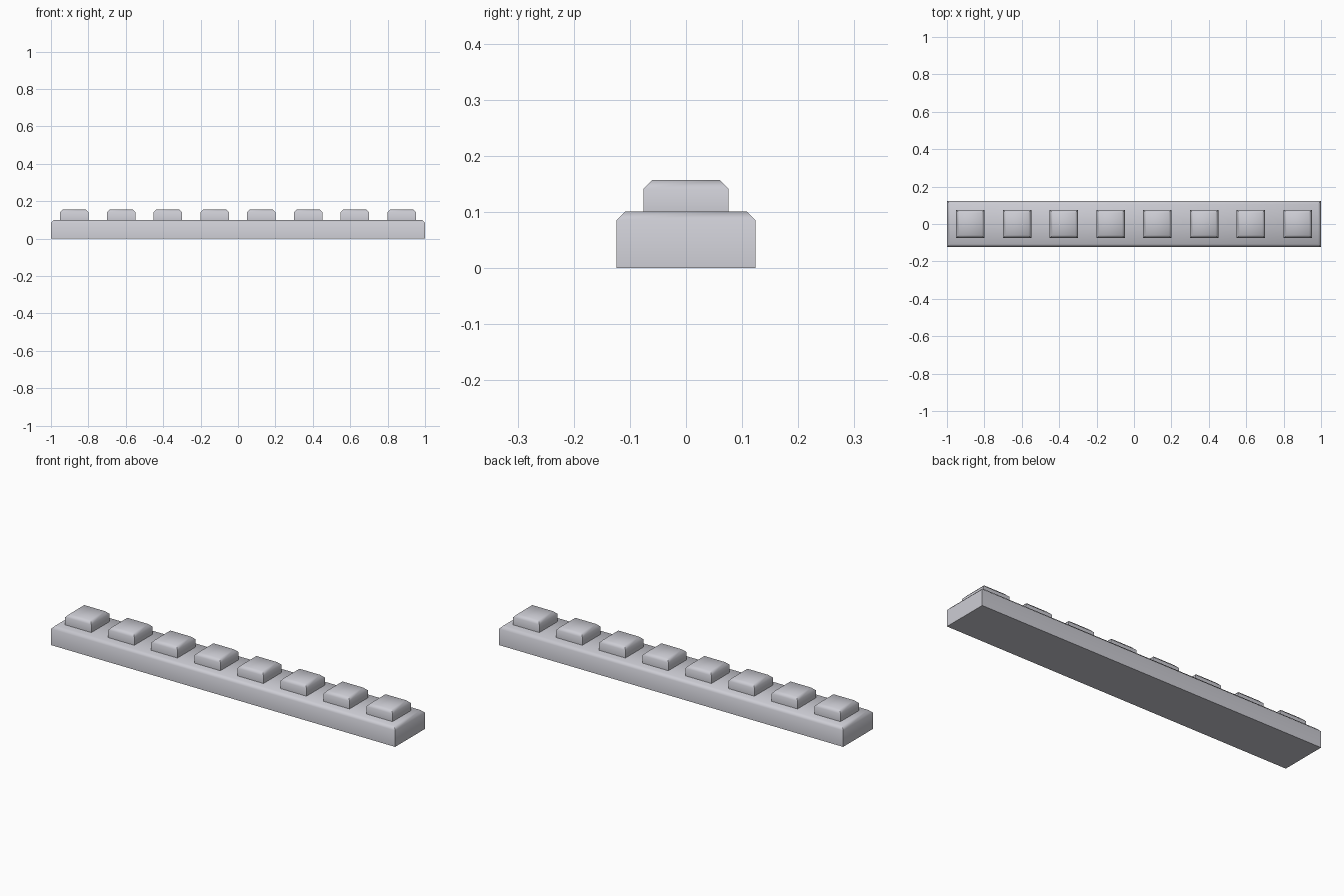
import bpy
import bmesh
import math

if "Cube" in bpy.data.objects:
    bpy.data.objects.remove(bpy.data.objects["Cube"])

grey = bpy.data.materials.new("light grey")
grey.diffuse_color = (0.6, 0.6, 0.65, 1)
grey.use_nodes = True
grey.node_tree.nodes["Principled BSDF"].inputs["Base Color"].default_value = grey.diffuse_color


def chamfered_block(name, x, z0, z1, half_x, half_y, chamfer, bottom=True):
    """Box with a chamfered top rim, stacked from rectangular rings."""
    bm = bmesh.new()
    rings = []
    for inset, z in ((0, z0), (0, z1 - chamfer), (chamfer, z1)):
        hx, hy = half_x - inset, half_y - inset
        rings.append([bm.verts.new((sx * hx, sy * hy, z))
                      for sx, sy in ((-1, -1), (1, -1), (1, 1), (-1, 1))])
    for low, high in zip(rings, rings[1:]):
        for i in range(4):
            j = (i + 1) % 4
            bm.faces.new((low[i], low[j], high[j], high[i]))
    bm.faces.new(rings[-1])
    if bottom:
        bm.faces.new(rings[0][::-1])
    mesh = bpy.data.meshes.new(name)
    bm.to_mesh(mesh)
    bm.free()
    mesh.materials.append(grey)
    obj = bpy.data.objects.new(name, mesh)
    obj.location.x = x
    bpy.context.collection.objects.link(obj)
    # Soft chamfers, sharp vertical corners
    bpy.ops.object.select_all(action='DESELECT')
    obj.select_set(True)
    bpy.context.view_layer.objects.active = obj
    bpy.ops.object.shade_smooth_by_angle(angle=math.radians(50))


# Long base bar
chamfered_block("base_bar", 0, 0, 0.101, 1.0, 0.124, 0.016)

# Row of eight square studs, open underneath where they meet the bar
for i in range(8):
    chamfered_block(f"stud_{i + 1}", -0.875 + 0.25 * i, 0.101, 0.157,
                    0.076, 0.076, 0.016, bottom=False)
